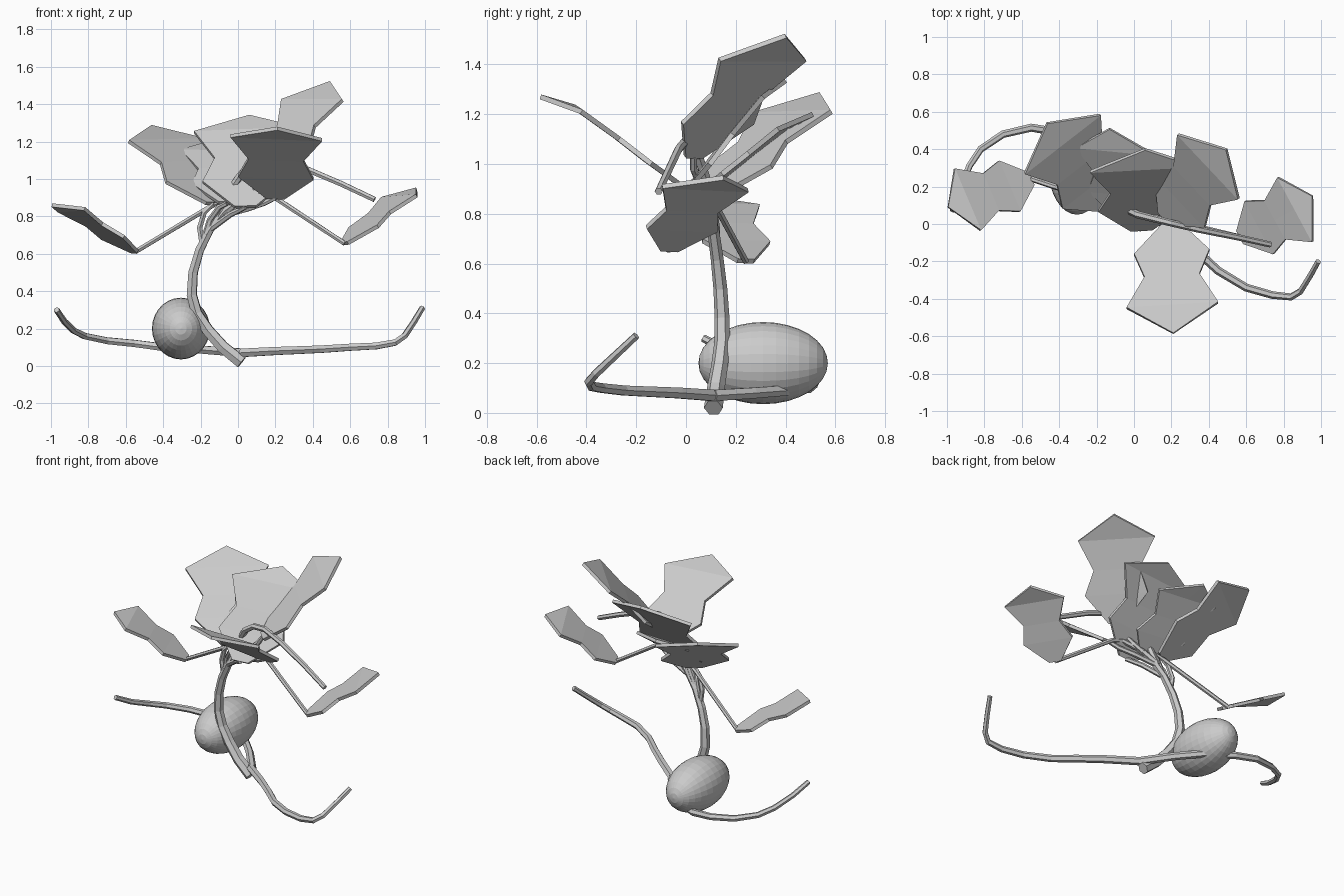
import bpy, math
from mathutils import Vector

if "Cube" in bpy.data.objects:
    bpy.data.objects.remove(bpy.data.objects["Cube"])


def stem(name, points, r0, r1):
    """Six-sided tapering tube through the given points."""
    cu = bpy.data.curves.new(name, 'CURVE')
    cu.dimensions = '3D'
    cu.bevel_depth = 1.0
    cu.bevel_resolution = 1
    cu.use_fill_caps = True
    sp = cu.splines.new('POLY')
    sp.points.add(len(points) - 1)
    for i, p in enumerate(points):
        sp.points[i].co = (*p, 1)
        sp.points[i].radius = r0 + (r1 - r0) * i / (len(points) - 1)
    sp.use_smooth = False
    ob = bpy.data.objects.new(name, cu)
    bpy.context.collection.objects.link(ob)
    bpy.ops.object.select_all(action='DESELECT')
    ob.select_set(True)
    bpy.context.view_layer.objects.active = ob
    bpy.ops.object.convert(target='MESH')


# Leaf outline: position along the midrib, half width, share of the bend
OUTLINE = [(0, .2, 0), (.27, .82, .3), (.5, .6, .7), (.78, 1, 1)]


def leaf(name, base, tip, lobe_a, lobe_b):
    """Lobed leaf fitted to its base, tip and two widest points."""
    base, tip, a, b = map(Vector, (base, tip, lobe_a, lobe_b))
    axis, side = tip - base, (b - a) / 2
    bend = (a + b) / 2 - base - axis * .78
    verts, faces = [], []
    for u, w, k in OUTLINE:
        mid = base + axis * u + bend * k
        verts += [mid - side * w, mid, mid + side * w]
    verts.append(tip)
    for i in range(0, 9, 3):
        faces += [(i, i + 1, i + 4, i + 3), (i + 1, i + 2, i + 5, i + 4)]
    faces += [(9, 10, 12), (10, 11, 12)]
    me = bpy.data.meshes.new(name)
    me.from_pydata(verts, [], faces)
    ob = bpy.data.objects.new(name, me)
    bpy.context.collection.objects.link(ob)
    mod = ob.modifiers.new('thickness', 'SOLIDIFY')
    mod.thickness = .02
    mod.offset = 0


# Melon lying on the ground, long axis front to back
bpy.ops.mesh.primitive_uv_sphere_add(segments=28, ring_count=16, radius=1,
                                     location=(-.305, .31, .2),
                                     rotation=(math.pi / 2, 0, 0))
melon = bpy.context.object
melon.name = 'melon'
melon.scale = (.155, .165, .26)

# Main stem
stem('main_stem', [(.02, .11, .02), (-.08, .12, .1), (-.16, .135, .19),
                   (-.22, .145, .28), (-.247, .145, .38), (-.24, .138, .5),
                   (-.205, .125, .62), (-.15, .11, .73), (-.07, .09, .83),
                   (0, .07, .88)], .038, .02)

# Ground vines
stem('left_vine', [(.03, .11, .07), (-.1, .27, .08), (-.23, .4, .09),
                   (-.4, .49, .1), (-.55, .515, .12), (-.7, .48, .135),
                   (-.82, .4, .16), (-.88, .31, .19), (-.93, .18, .24),
                   (-.97, .07, .3)], .026, .016)
stem('right_vine', [(.02, .11, .07), (.2, -.03, .08), (.33, -.14, .085),
                    (.45, -.25, .09), (.6, -.34, .1), (.74, -.38, .107),
                    (.84, -.39, .125), (.89, -.36, .16), (.94, -.28, .235),
                    (.985, -.2, .31)], .026, .016)

# Arching bare tendril
stem('tendril', [(-.1, .1, .8), (-.04, .08, .94), (.02, .05, 1.03),
                 (.1, .03, 1.085), (.2, .005, 1.1), (.35, -.03, 1.06),
                 (.55, -.07, .975), (.73, -.11, .89)], .022, .016)

# Leaves: base, tip, two widest points
LEAVES = {
    'front': ((.2, 0, .9), (.21, -.585, 1.27), (-.04, -.45, 1.23), (.45, -.42, 1.21)),
    'left': ((-.55, .24, .61), (-.995, .09, .86), (-.96, .295, .83), (-.82, -.035, .84)),
    'right': ((.57, -.07, .655), (.955, .15, .945), (.77, .25, .895), (.955, -.095, .91)),
    'top_right': ((.165, .03, 1.03), (.495, .4, 1.515), (.235, .48, 1.42), (.56, .135, 1.42)),
    'middle': ((.04, -.03, .85), (.06, .4, 1.335), (-.235, .28, 1.25), (.335, .31, 1.27)),
    'back_left': ((-.13, .1, .87), (-.465, .54, 1.28), (-.585, .27, 1.2), (-.18, .585, 1.21)),
    'back': ((-.06, .04, .87), (-.13, .51, 1.2), (-.31, .41, 1.15), (.11, .37, 1.14)),
}
for key, pts in LEAVES.items():
    leaf(key + '_leaf', *pts)

# Leaf stalks from the main stem to each leaf base
STALKS = {
    'front': [(-.1, .1, .8), (.05, .06, .84), (.14, .02, .87)],
    'left': [(-.17, .11, .7), (-.1, .1, .84), (-.08, .09, .88), (-.15, .11, .85)],
    'right': [(-.1, .1, .8), (.02, .06, .89), (.12, .03, .925), (.19, .02, .905)],
    'top_right': [(-.07, .09, .83), (.05, .06, .91), (.13, .03, .98)],
    'middle': [(-.15, .11, .73), (-.04, .03, .81)],
    'back_left': [(-.19, .12, .65), (-.205, .12, .74), (-.18, .11, .82)],
    'back': [(-.18, .12, .68), (-.15, .1, .78), (-.1, .06, .85)],
}
for key, pts in STALKS.items():
    stem(key + '_stalk', pts + [LEAVES[key][0]], .018, .014)
